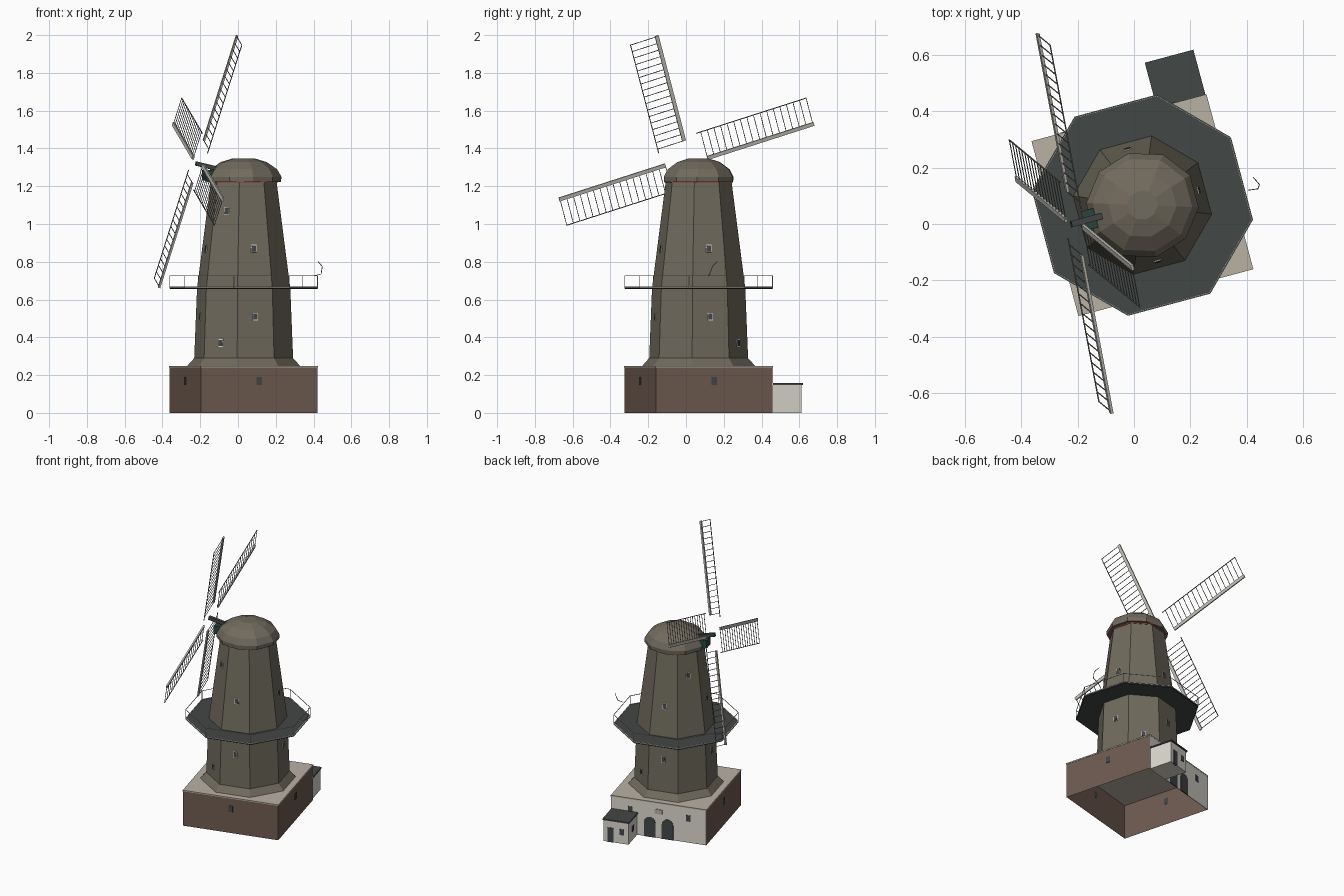
import bpy, bmesh
from math import sin, cos, pi, radians
from mathutils import Matrix, Vector

if "Cube" in bpy.data.objects:
    bpy.data.objects.remove(bpy.data.objects["Cube"])

# Mill frame: turned 15 degrees; local +y is the pale facade, local -x carries the sails
MILL = Matrix.Translation((0.03, 0.067, 0)) @ Matrix.Rotation(radians(15), 4, 'Z')
I = Matrix.Identity(4)


def mat(name, c):
    m = bpy.data.materials.new(name)
    m.diffuse_color = (*c, 1)
    m.use_nodes = True
    m.node_tree.nodes["Principled BSDF"].inputs["Base Color"].default_value = m.diffuse_color
    return m


THATCH = mat("thatch", (0.16, 0.145, 0.108))
CAP = mat("cap", (0.165, 0.145, 0.11))
BRICK = mat("brick", (0.155, 0.105, 0.08))
PALE = mat("pale", (0.72, 0.69, 0.62))
STONE = mat("stone", (0.48, 0.44, 0.37))
DARK = mat("dark", (0.055, 0.063, 0.06))
GLASS = mat("glass", (0.055, 0.062, 0.066))
GREEN = mat("green", (0.02, 0.06, 0.045))
RED = mat("red", (0.45, 0.1, 0.06))
WOOD = mat("sail_wood", (0.55, 0.53, 0.48))
IRON = mat("iron", (0.2, 0.2, 0.19))


def finish(name, bm, m, M=I):
    me = bpy.data.meshes.new(name)
    bmesh.ops.recalc_face_normals(bm, faces=bm.faces)
    bm.to_mesh(me)
    bm.free()
    ob = bpy.data.objects.new(name, me)
    bpy.context.collection.objects.link(ob)
    me.materials.append(m)
    ob.matrix_world = MILL @ M
    return ob


def add_box(bm, lo, hi, M=I):
    lo, hi = Vector(lo), Vector(hi)
    S = Matrix.Translation((lo + hi) / 2) @ Matrix.Diagonal((*(hi - lo), 1))
    bmesh.ops.create_cube(bm, size=1, matrix=M @ S)


def box(name, lo, hi, m, M=I, hollow=False):
    bm = bmesh.new()
    add_box(bm, lo, hi)
    if hollow:  # walls only
        bm.normal_update()
        caps = [f for f in bm.faces if abs(f.normal.z) > 0.9]
        bmesh.ops.delete(bm, geom=caps, context='FACES')
    return finish(name, bm, m, M)


def rod(bm, a, b, w):
    a, b = Vector(a), Vector(b)
    d = b - a
    M = Matrix.Translation(a) @ d.to_track_quat('Z', 'Y').to_matrix().to_4x4()
    add_box(bm, (-w / 2, -w / 2, 0), (w / 2, w / 2, d.length), M)


def lathe(name, profile, sides, m, sy=1.0):
    bm = bmesh.new()
    rings = []
    for r, z in profile:
        ring = []
        for i in range(sides):
            a = 2 * pi * (i + 0.5) / sides
            ring.append(bm.verts.new((r * cos(a), r * sy * sin(a), z)))
        rings.append(ring)
    for p, q in zip(rings, rings[1:]):
        for i in range(sides):
            j = (i + 1) % sides
            bm.faces.new((p[i], p[j], q[j], q[i]))
    bm.faces.new(rings[0])
    bm.faces.new(rings[-1])
    return finish(name, bm, m)


def arch(name, u, w, h, m, y):
    # door outline with a rounded head, extruded outward
    bm = bmesh.new()
    pts = [(u - w / 2, 0), (u + w / 2, 0)]
    pts += [(u + w / 2 * cos(pi * k / 8), h - w / 2 + w / 2 * sin(pi * k / 8)) for k in range(9)]
    f = bm.faces.new([bm.verts.new((x, y - 0.003, z)) for x, z in pts])
    ext = bmesh.ops.extrude_face_region(bm, geom=[f])
    bmesh.ops.translate(bm, vec=(0, 0.006, 0), verts=[v for v in ext['geom'] if isinstance(v, bmesh.types.BMVert)])
    return finish(name, bm, m)


# Square base open underneath, pale facade and roof slab
box("base", (-0.32, -0.32, 0), (0.32, 0.317, 0.24), BRICK, hollow=True)
box("facade", (-0.32, 0.317, 0), (0.32, 0.321, 0.24), PALE)
box("base_roof", (-0.322, -0.322, 0.24), (0.322, 0.322, 0.248), STONE)
for i, u in enumerate((-0.06, 0.06)):
    arch(f"arched_door_{i}", u, 0.078, 0.138, GLASS, 0.321)
box("plaque", (-0.025, 0.319, 0.168), (0.025, 0.325, 0.2), STONE)
for i, u in enumerate((-0.2, 0.19)):
    box(f"facade_window_{i}", (u - 0.015, 0.319, 0.148), (u + 0.015, 0.324, 0.19), GLASS)
for i, deg in enumerate((0, 90, 180)):
    box(f"base_window_{i}", (-0.015, -0.323, 0.147), (0.015, -0.318, 0.19), GLASS,
        Matrix.Rotation(radians(deg - 90), 4, 'Z'))

# Side shed
box("shed", (0.145, 0.32, 0), (0.312, 0.48, 0.148), PALE)
box("shed_roof", (0.139, 0.318, 0.148), (0.318, 0.487, 0.157), DARK)
box("shed_door", (0.245, 0.47, 0), (0.285, 0.483, 0.1), GLASS)
box("shed_window", (0.175, 0.47, 0.06), (0.205, 0.483, 0.1), GLASS)
box("shed_side_window", (0.142, 0.385, 0.06), (0.15, 0.415, 0.1), GLASS)

# Octagonal tower
PROFILE = [(0.302, 0.248), (0.264, 0.29), (0.249, 0.66), (0.176, 1.222)]
lathe("tower", PROFILE, 8, THATCH)


def tower_window(name, deg, z):
    for (r0, z0), (r1, z1) in zip(PROFILE, PROFILE[1:]):
        if z0 <= z <= z1:
            k = cos(pi / 8)
            r = (r0 + (r1 - r0) * (z - z0) / (z1 - z0)) * k
            M = (Matrix.Rotation(radians(deg), 4, 'Z') @ Matrix.Translation((r, 0, z))
                 @ Matrix.Rotation((r1 - r0) * k / (z1 - z0), 4, 'Y'))
    box(name + "_frame", (-0.004, -0.014, -0.02), (0.003, 0.014, 0.02), PALE, M)
    box(name + "_pane", (-0.004, -0.011, -0.017), (0.005, 0.011, 0.017), GLASS, M)


for deg in (0, 90, 180, 270):
    for z in (0.51, 0.87):
        tower_window(f"window_{deg}_{int(z * 100)}", deg, z)
for deg, z in ((45, 0.37), (225, 0.37), (135, 1.07), (225, 1.07)):
    tower_window(f"window_{deg}_{int(z * 100)}", deg, z)

# Gallery platform with railing
lathe("gallery", [(0.392, 0.656), (0.396, 0.66), (0.396, 0.666)], 8, DARK)
bm = bmesh.new()
P = [(0.394 * cos(pi * (i + 0.5) / 4), 0.394 * sin(pi * (i + 0.5) / 4)) for i in range(8)]
for i in range(8):
    rod(bm, (*P[i], 0.66), (*P[i], 0.728), 0.003)
    rod(bm, (*P[i - 1], 0.727), (*P[i], 0.727), 0.003)
    rod(bm, (*P[i - 1], 0.666), (*P[i], 0.666), 0.005)
finish("gallery_railing", bm, WOOD)
bm = bmesh.new()
hook = [MILL.inverted() @ Vector(p) for p in ((0.405, 0.12, 0.727), (0.44, 0.125, 0.735), (0.446, 0.14, 0.775), (0.425, 0.165, 0.8))]
for a, b in zip(hook, hook[1:]):
    rod(bm, a, b, 0.003)
finish("gallery_hook", bm, IRON)

# Cap
lathe("cap_trim", [(0.18, 1.217), (0.182, 1.224)], 8, RED)
lathe("cap", [(0.199, 1.223), (0.201, 1.25), (0.178, 1.29), (0.122, 1.328), (0.055, 1.348)], 10, CAP, 0.95)
box("cap_breast", (-0.218, -0.035, 1.23), (-0.16, 0.035, 1.285), GREEN)

# Windshaft and sails, axis tilted back
t = radians(13.4)
HUB = Vector((-0.25, 0, 1.33))
n, e1, e2 = Vector((-cos(t), 0, sin(t))), Vector((0, 1, 0)), Vector((sin(t), 0, cos(t)))
bm = bmesh.new()
rod(bm, HUB - n * 0.16 - e2 * 0.012, HUB + n * 0.01 - e2 * 0.012, 0.022)
finish("windshaft", bm, DARK)

for k in range(4):
    a = radians(18 + 90 * k)
    X, Z = -sin(a) * e2 - cos(a) * e1, cos(a) * e2 - sin(a) * e1
    M = Matrix((X, Z.cross(X), Z)).transposed().to_4x4()
    M.translation = HUB
    box(f"sail_stock_{k}", (-0.026, -0.005, 0.115), (-0.006, 0.005, 0.715), WOOD, M)
    bm = bmesh.new()
    add_box(bm, (0.131, -0.002, 0.09), (0.135, 0.002, 0.712))
    for i in range(17):
        z = 0.115 + 0.0372 * i
        add_box(bm, (-0.017, -0.0015, z - 0.0015), (0.133, 0.0015, z + 0.0015))
    finish(f"sail_lattice_{k}", bm, IRON, M)
